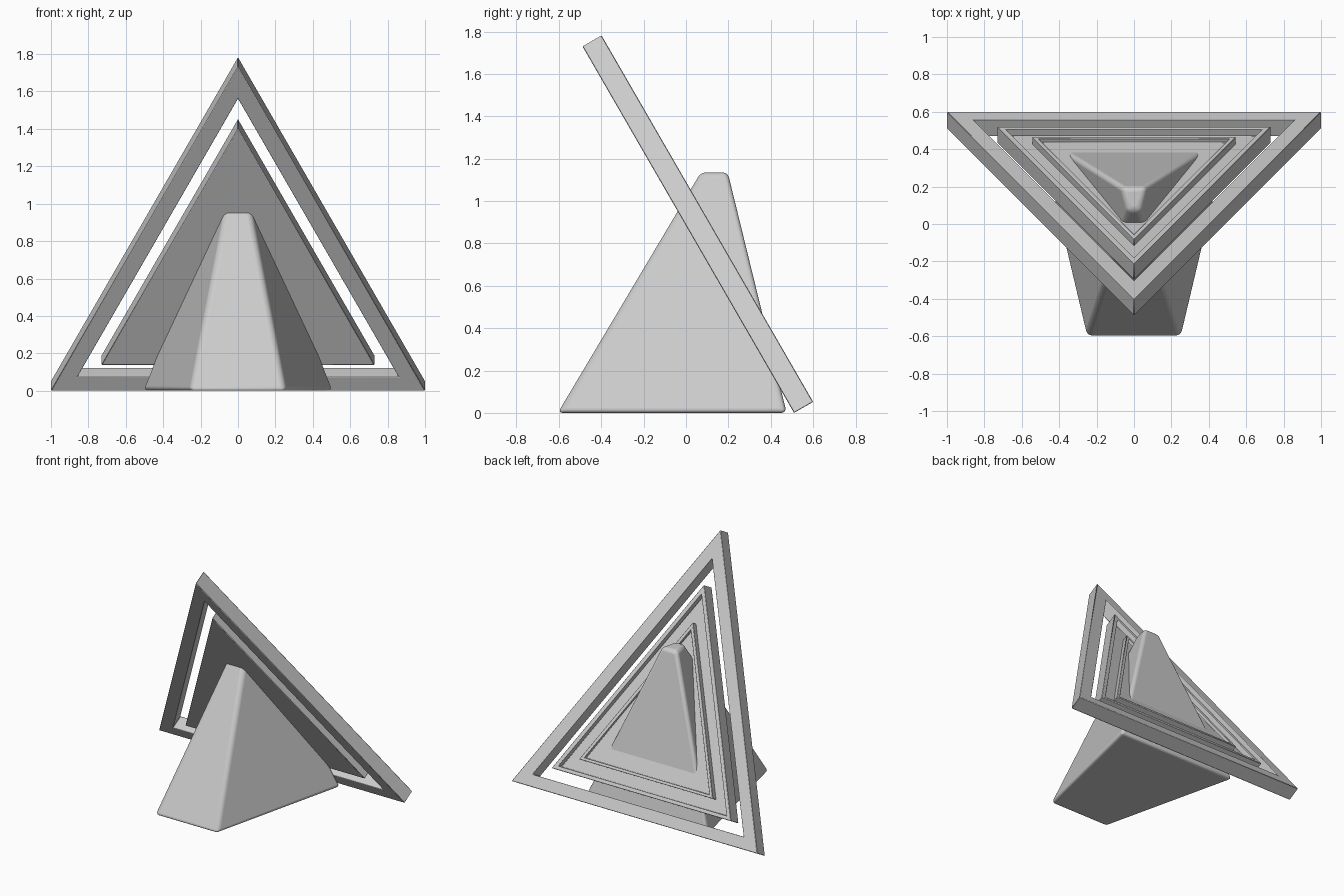
import bpy, bmesh
from math import sin, cos, radians
from mathutils import Vector

if "Cube" in bpy.data.objects:
    bpy.data.objects.remove(bpy.data.objects["Cube"])

TILT = radians(60)
ORIGIN = Vector((0, 0.51, 0))                     # front bottom edge of the tilted slab
UP = Vector((0, -cos(TILT), sin(TILT)))           # up the slope
OUT = Vector((0, sin(TILT), cos(TILT)))           # slab normal, toward the back
T = 0.104                                         # slab thickness
CENTRE = 0.585                                    # height the nested triangles shrink toward


def finish(name, bm, bevel, segments):
    bmesh.ops.recalc_face_normals(bm, faces=bm.faces)
    me = bpy.data.meshes.new(name)
    bm.to_mesh(me)
    bm.free()
    ob = bpy.data.objects.new(name, me)
    bpy.context.collection.objects.link(ob)
    mod = ob.modifiers.new("bevel", 'BEVEL')
    mod.width = bevel
    mod.segments = segments
    mod.limit_method = 'ANGLE'
    bpy.context.view_layer.objects.active = ob
    ob.select_set(True)
    bpy.ops.object.shade_smooth_by_angle(angle=radians(35))
    ob.select_set(False)
    return ob


def nested_triangle(name, steps, ring=False):
    """Skin triangle loops given as (scale, depth); ring joins last loop to first."""
    bm = bmesh.new()
    loops = []
    for s, w in steps:
        v0 = CENTRE * (1 - s)
        pts = [(-s, v0), (s, v0), (0, v0 + 2 * s)]
        loops.append([bm.verts.new(ORIGIN + Vector((u, 0, 0)) + UP * v + OUT * w)
                      for u, v in pts])
    pairs = list(zip(loops, loops[1:]))
    if ring:
        pairs.append((loops[-1], loops[0]))
    else:
        bm.faces.new(loops[0])
        bm.faces.new(loops[-1])
    for a, b in pairs:
        for i in range(3):
            j = (i + 1) % 3
            bm.faces.new((a[i], a[j], b[j], b[i]))
    return finish(name, bm, 0.003, 1)


# Open outer frame, then two stepped plates nested inside it
nested_triangle("outer_frame", [(1, 0), (1, T), (0.86, T), (0.86, 0)], ring=True)
nested_triangle("middle_plate", [(0.73, 0), (0.73, T), (0.685, T), (0.685, 0.06)])
nested_triangle("inner_plate", [(0.545, 0.05), (0.545, T), (0.51, T), (0.51, 0.079)])

# Tapered wedge that supports the slab and pokes through its back
bm = bmesh.new()
rings = []
for z, yf, yb, xf, xb in [(0, -0.605, 0.475, 0.255, 0.51), (1.135, 0.07, 0.197, 0.036, 0.065)]:
    rings.append([bm.verts.new(p) for p in
                  [(-xf, yf, z), (xf, yf, z), (xb, yb, z), (-xb, yb, z)]])
for r in rings:
    bm.faces.new(r)
for i in range(4):
    j = (i + 1) % 4
    bm.faces.new((rings[0][i], rings[0][j], rings[1][j], rings[1][i]))
finish("support_wedge", bm, 0.025, 4)
